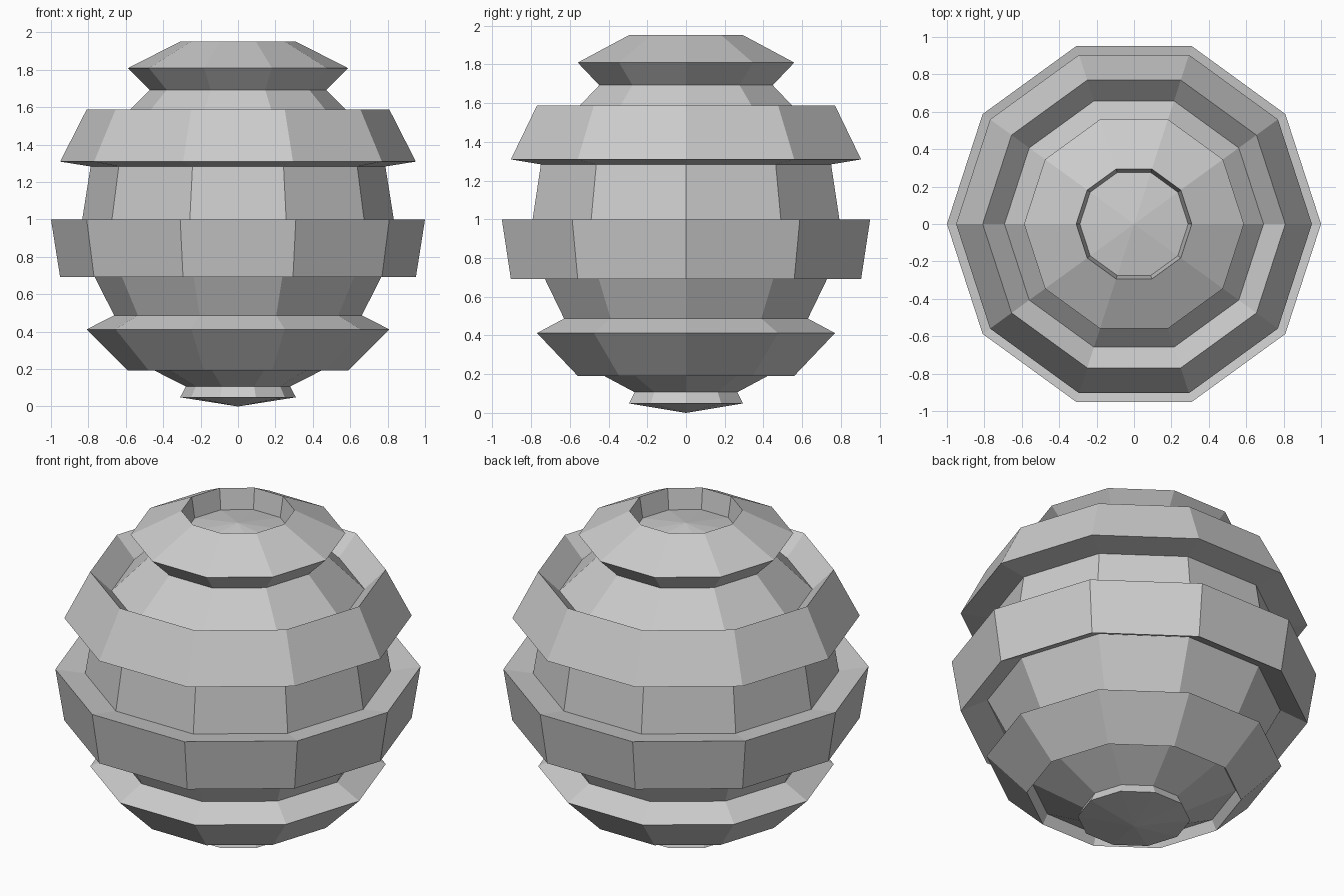
import bpy, bmesh
from math import sin, cos, pi

if "Cube" in bpy.data.objects:
    bpy.data.objects.remove(bpy.data.objects["Cube"])

SIDES = 10
STEP = pi / 10


def on_sphere(k):
    """Profile point (radius, height) on ring k, counted up from the bottom pole."""
    return sin(k * STEP), 1 - cos(k * STEP)


def sunk(k, band, depth):
    """Ring k pushed inwards along the normal of the band above ring number 'band'."""
    a = (band + 0.5) * STEP
    r, z = on_sphere(k)
    return max(r - depth * sin(a), 0), z + depth * cos(a)


# Profile: even bands stay on the sphere, odd bands are sunk as grooves
profile = []
groove_depth = {1: 0.065, 3: 0.165, 5: 0.165, 7: 0.165, 9: 0.125}
for band in range(10):
    for k in (band, band + 1):
        if band in groove_depth:
            profile.append(sunk(k, band, groove_depth[band]))
        else:
            profile.append(on_sphere(k))
# close the recessed top at the axis
profile[-1] = (0, profile[-1][1])

# Ten-sided grooved ball
bm = bmesh.new()
rings = []
for r, z in profile:
    if r < 1e-5:
        rings.append([bm.verts.new((0, 0, z))] * SIDES)
    else:
        rings.append([bm.verts.new((r * cos(2 * pi * i / SIDES), r * sin(2 * pi * i / SIDES), z))
                      for i in range(SIDES)])
for low, high in zip(rings, rings[1:]):
    for i in range(SIDES):
        j = (i + 1) % SIDES
        corners = list(dict.fromkeys((low[i], low[j], high[j], high[i])))
        bm.faces.new(corners)
bmesh.ops.recalc_face_normals(bm, faces=bm.faces)
mesh = bpy.data.meshes.new("grooved_ball")
bm.to_mesh(mesh)
bm.free()
ball = bpy.data.objects.new("grooved_ball", mesh)
bpy.context.collection.objects.link(ball)
